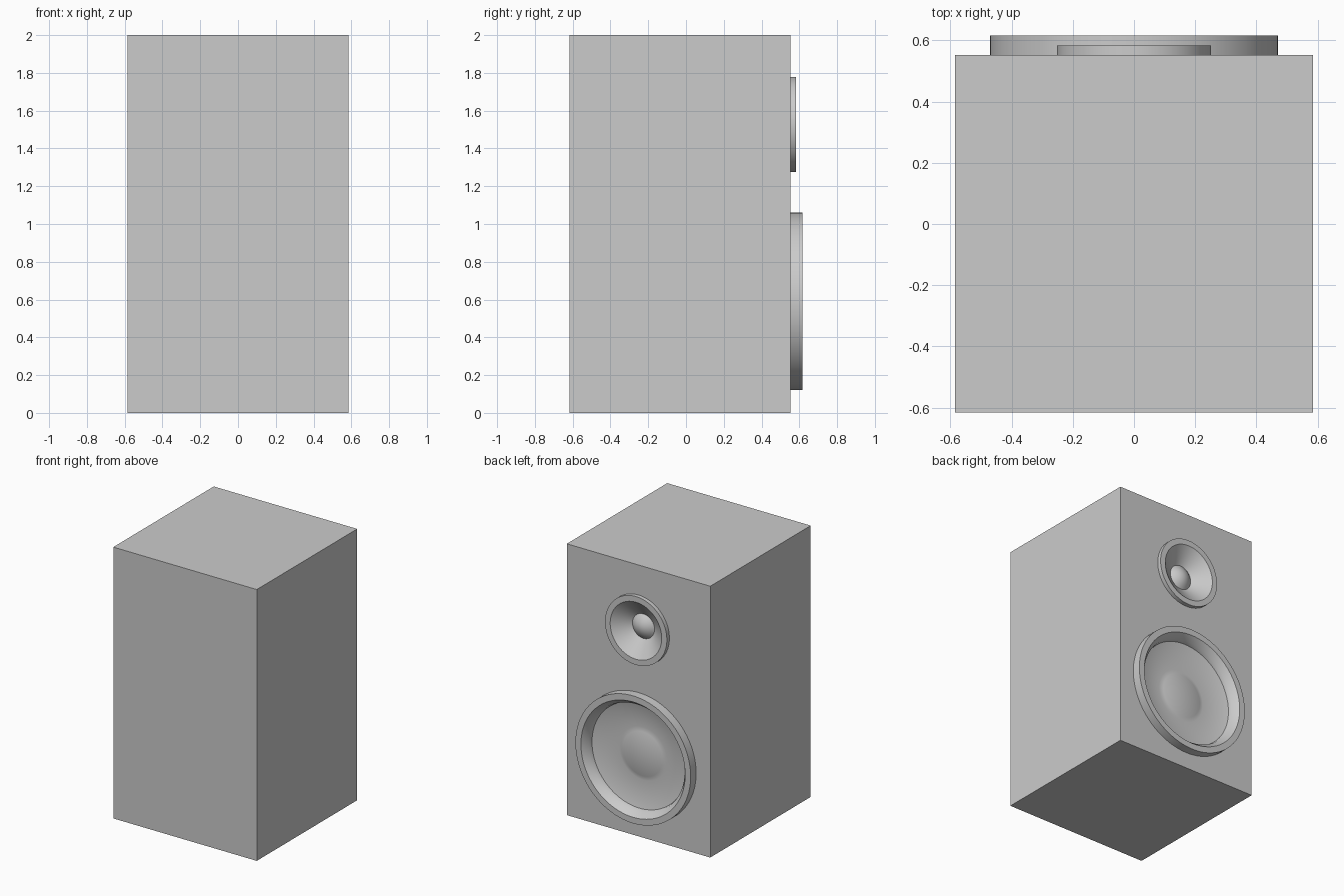
import bpy, bmesh, math
from mathutils import Matrix

if "Cube" in bpy.data.objects:
    bpy.data.objects.remove(bpy.data.objects["Cube"])

W, Y0, Y1, H = 0.585, -0.617, 0.553, 2.0
SEGMENTS = 96


def lathe(name, profile, z):
    """Revolve (radius, y) points about the y axis, at height z."""
    bm = bmesh.new()
    verts = [bm.verts.new((r, y, 0)) for r, y in profile]
    edges = [bm.edges.new(p) for p in zip(verts, verts[1:])]
    bmesh.ops.spin(bm, geom=verts + edges, cent=(0, 0, 0), axis=(0, 1, 0),
                   angle=math.tau, steps=SEGMENTS)
    bmesh.ops.remove_doubles(bm, verts=bm.verts, dist=1e-5)
    bmesh.ops.recalc_face_normals(bm, faces=bm.faces)
    mesh = bpy.data.meshes.new(name)
    bm.to_mesh(mesh)
    bm.free()
    ob = bpy.data.objects.new(name, mesh)
    ob.location.z = z
    bpy.context.collection.objects.link(ob)
    return ob


def dome(radius, base, height, n=6):
    """Rounded dust cap profile, from its edge to its tip."""
    return [(radius * (1 - i / n), base + height * (1 - (1 - i / n) ** 2))
            for i in range(n + 1)]


def driver(name, z, hole, back, front):
    """Speaker driver seated in a round hole cut into the cabinet."""
    body = [(0, back), (hole, back), (hole, Y1)]
    ob = lathe(name, body + front, z)
    bpy.ops.object.select_all(action='DESELECT')
    ob.select_set(True)
    bpy.context.view_layer.objects.active = ob
    bpy.ops.object.shade_smooth_by_angle(angle=math.radians(30))
    cutter = lathe(name + "_hole_cutter",
                   [(0, back), (hole, back), (hole, 0.7), (0, 0.7)], z)
    cutter.hide_render = True
    cutter.hide_set(True)
    mod = cabinet.modifiers.new(name + "_hole", 'BOOLEAN')
    mod.object = cutter
    mod.operation = 'DIFFERENCE'
    mod.solver = 'EXACT'


# Cabinet
bm = bmesh.new()
bmesh.ops.create_cube(bm, size=1, matrix=Matrix.Translation((0, (Y0 + Y1) / 2, H / 2))
                      @ Matrix.Diagonal((2 * W, Y1 - Y0, H, 1)))
mesh = bpy.data.meshes.new("cabinet")
bm.to_mesh(mesh)
bm.free()
cabinet = bpy.data.objects.new("cabinet", mesh)
bpy.context.collection.objects.link(cabinet)

# Woofer: raised rim, sloped inner lip, shallow cone and dust cap
driver("woofer", 0.59, 0.43, 0.46,
       [(0.47, Y1), (0.47, 0.617), (0.425, 0.617), (0.392, 0.575),
        (0.385, 0.545)] + dome(0.195, 0.498, 0.025))

# Tweeter: thin rim, deeper cone and domed centre
driver("tweeter", 1.527, 0.225, 0.46,
       [(0.252, Y1), (0.252, 0.583), (0.21, 0.583)] + dome(0.09, 0.495, 0.04))
